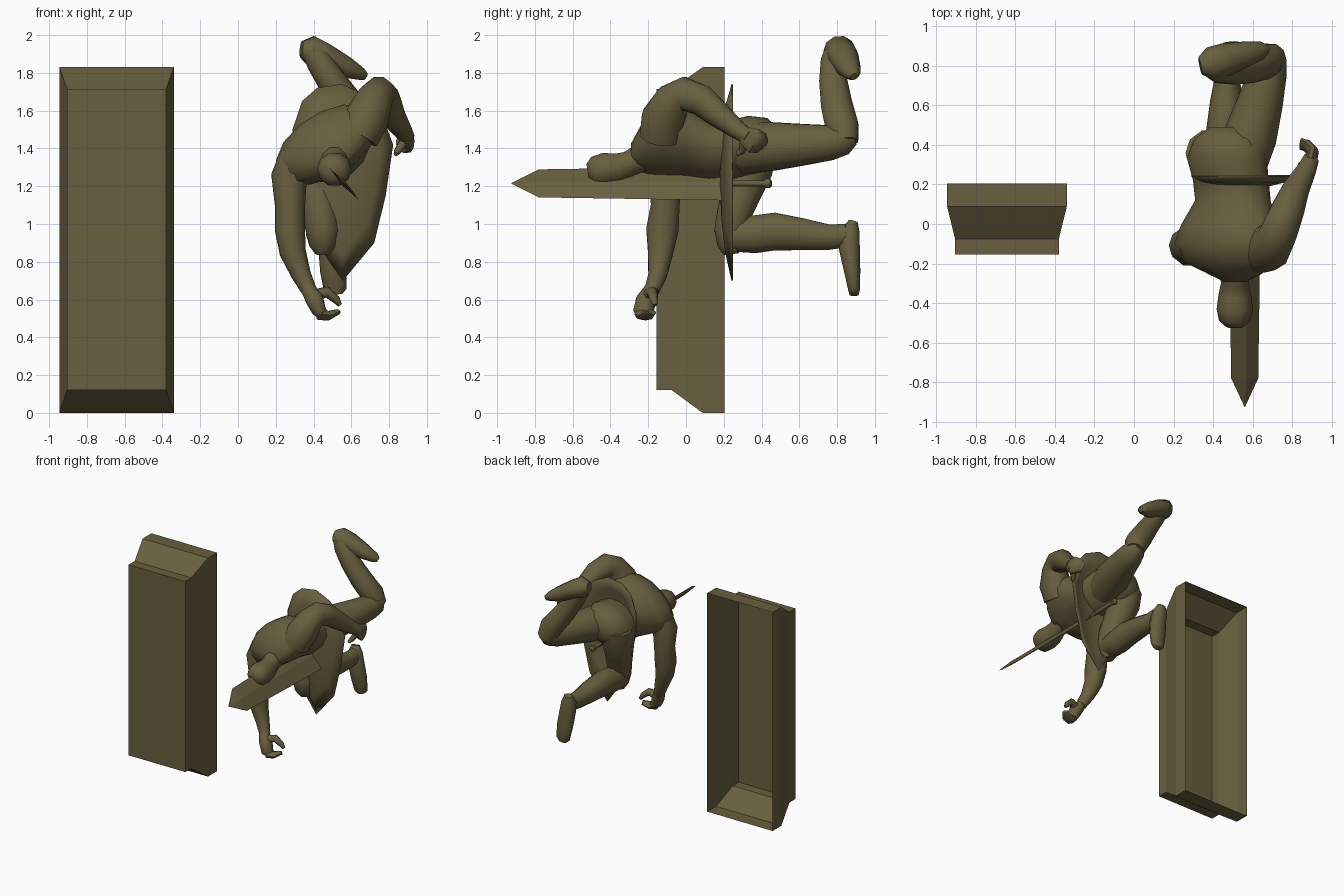
import bpy, bmesh, math
from mathutils import Vector

bronze = bpy.data.materials.new("dark_bronze")
bronze.diffuse_color = (0.14, 0.115, 0.05, 1)


def finish(name, bm, smooth=True, angle=50):
    bmesh.ops.recalc_face_normals(bm, faces=bm.faces)
    me = bpy.data.meshes.new(name)
    bm.to_mesh(me)
    bm.free()
    ob = bpy.data.objects.new(name, me)
    bpy.context.collection.objects.link(ob)
    me.materials.append(bronze)
    if smooth:
        bpy.ops.object.select_all(action='DESELECT')
        ob.select_set(True)
        bpy.context.view_layer.objects.active = ob
        bpy.ops.object.shade_smooth_by_angle(angle=math.radians(angle))
    return ob


def loft(name, rings, cap_start=True, cap_end=True, smooth=True):
    """Skin a list of equally long point rings."""
    bm = bmesh.new()
    vs = [[bm.verts.new(p) for p in r] for r in rings]
    n = len(vs[0])
    for a, b in zip(vs, vs[1:]):
        for i in range(n):
            j = (i + 1) % n
            bm.faces.new((a[i], a[j], b[j], b[i]))
    if cap_start:
        bm.faces.new(vs[0][::-1])
    if cap_end:
        bm.faces.new(vs[-1])
    return finish(name, bm, smooth)


def tube(name, pts, ref=(1, 0, 0), sides=10):
    """Limb along (x, y, z, radius along ref[, other radius])."""
    ps = [Vector(p[:3]) for p in pts]
    rings = []
    for i, p in enumerate(pts):
        t = (ps[min(i + 1, len(ps) - 1)] - ps[max(i - 1, 0)]).normalized()
        u = Vector(ref)
        u = (u - t * u.dot(t)).normalized()
        v = t.cross(u)
        ra, rb = p[3], p[-1]
        rings.append([ps[i] + u * ra * math.cos(a) + v * rb * math.sin(a)
                      for a in (2 * math.pi * k / sides for k in range(sides))])
    return loft(name, rings)


# plinth: stepped shell, open at the back
def rect(y, x0, x1, z0, z1):
    return [(x0, y, z0), (x1, y, z0), (x1, y, z1), (x0, y, z1)]


loft("plinth", [rect(-0.155, -0.905, -0.38, 0.12, 1.715),
                rect(-0.075, -0.905, -0.38, 0.12, 1.715),
                rect(0.088, -0.945, -0.34, 0, 1.83),
                rect(0.205, -0.945, -0.34, 0, 1.83)], cap_end=False, smooth=False)


# torso: rolled ellipses along y (y, x, z, half width, half depth, roll)
torso = [(-0.29, 0.51, 1.37, 0.06, 0.06, 20), (-0.25, 0.51, 1.39, 0.15, 0.10, 28),
         (-0.19, 0.48, 1.41, 0.26, 0.15, 32), (-0.10, 0.47, 1.42, 0.30, 0.17, 32),
         (0.00, 0.48, 1.42, 0.26, 0.17, 30), (0.12, 0.50, 1.38, 0.20, 0.15, 25),
         (0.22, 0.49, 1.39, 0.20, 0.15, 22), (0.33, 0.47, 1.41, 0.21, 0.16, 20),
         (0.43, 0.47, 1.42, 0.17, 0.14, 20), (0.49, 0.47, 1.42, 0.09, 0.08, 20)]
rings = []
for y, x, z, w, d, roll in torso:
    r = math.radians(roll)
    ring = []
    for k in range(14):
        a = 2 * math.pi * k / 14
        p, q = w * math.cos(a), d * math.sin(a)
        ring.append((x + p * math.cos(r) - q * math.sin(r), y,
                     z + p * math.sin(r) + q * math.cos(r)))
    rings.append(ring)
loft("torso", rings)

# neck and head
tube("head", [(0.51, -0.22, 1.36, 0.08), (0.51, -0.30, 1.32, 0.07), (0.51, -0.36, 1.295, 0.083),
              (0.51, -0.43, 1.29, 0.092), (0.51, -0.49, 1.28, 0.08), (0.51, -0.52, 1.275, 0.045)])

# lowered arm with curled hand
tube("lowered_arm", [(0.31, -0.10, 1.36, 0.09), (0.27, -0.11, 1.25, 0.095), (0.275, -0.11, 1.10, 0.08),
                     (0.275, -0.125, 0.97, 0.08, 0.09), (0.29, -0.135, 0.85, 0.07),
                     (0.335, -0.15, 0.73, 0.052), (0.375, -0.18, 0.65, 0.042)])
tube("lowered_palm", [(0.37, -0.18, 0.66, 0.04), (0.405, -0.21, 0.60, 0.055, 0.05),
                      (0.43, -0.225, 0.54, 0.055, 0.04), (0.46, -0.21, 0.51, 0.035, 0.025)], ref=(0, 1, 0))
tube("lowered_fingers", [(0.43, -0.225, 0.525, 0.05, 0.035), (0.48, -0.21, 0.515, 0.045, 0.025),
                         (0.53, -0.18, 0.535, 0.025, 0.015)], ref=(0, 1, 0), sides=8)
tube("lowered_thumb", [(0.41, -0.20, 0.62, 0.035), (0.47, -0.18, 0.64, 0.03),
                       (0.52, -0.17, 0.60, 0.022), (0.54, -0.165, 0.57, 0.012)], ref=(0, 1, 0), sides=8)

# raised arm, bent at the elbow and reaching back
tube("raised_arm", [(0.63, -0.13, 1.47, 0.12), (0.68, -0.12, 1.56, 0.12), (0.72, -0.07, 1.655, 0.10),
                    (0.745, -0.01, 1.69, 0.092), (0.78, 0.08, 1.655, 0.085), (0.815, 0.17, 1.58, 0.072),
                    (0.87, 0.27, 1.50, 0.052), (0.895, 0.33, 1.46, 0.042)])
tube("raised_palm", [(0.89, 0.31, 1.47, 0.035, 0.05), (0.905, 0.36, 1.44, 0.03, 0.07),
                     (0.875, 0.395, 1.43, 0.025, 0.06), (0.845, 0.405, 1.42, 0.02, 0.04)])
tube("raised_thumb", [(0.875, 0.31, 1.43, 0.025), (0.845, 0.295, 1.385, 0.02),
                      (0.835, 0.27, 1.37, 0.012)], sides=8)

# rear leg: thigh straight back, shin folded upward
tube("rear_thigh", [(0.53, 0.30, 1.40, 0.14), (0.59, 0.45, 1.41, 0.135), (0.64, 0.62, 1.42, 0.115),
                    (0.675, 0.76, 1.43, 0.098), (0.69, 0.84, 1.445, 0.082), (0.69, 0.89, 1.46, 0.045)])
tube("rear_shin", [(0.70, 0.84, 1.43, 0.075), (0.665, 0.825, 1.52, 0.092), (0.59, 0.80, 1.62, 0.088),
                   (0.50, 0.78, 1.75, 0.078), (0.43, 0.78, 1.86, 0.07), (0.40, 0.79, 1.91, 0.06)])
tube("rear_foot", [(0.335, 0.80, 1.925, 0.045), (0.385, 0.81, 1.92, 0.085, 0.08),
                   (0.46, 0.83, 1.89, 0.085, 0.07), (0.57, 0.86, 1.83, 0.065, 0.06),
                   (0.65, 0.88, 1.795, 0.045, 0.035), (0.675, 0.89, 1.78, 0.02)], ref=(0, 1, 0))

# front leg: thigh drawn down, shin trailing back
tube("front_thigh", [(0.38, 0.36, 1.41, 0.12), (0.39, 0.34, 1.29, 0.125), (0.41, 0.30, 1.18, 0.11),
                     (0.435, 0.26, 1.07, 0.098), (0.45, 0.235, 0.96, 0.09),
                     (0.45, 0.235, 0.88, 0.07), (0.45, 0.24, 0.84, 0.04)])
tube("front_shin", [(0.45, 0.18, 0.94, 0.05), (0.45, 0.24, 0.94, 0.09), (0.45, 0.36, 0.945, 0.09, 0.105),
                    (0.455, 0.47, 0.96, 0.09, 0.105), (0.465, 0.62, 0.945, 0.08, 0.088),
                    (0.475, 0.76, 0.93, 0.062, 0.07), (0.48, 0.85, 0.94, 0.055, 0.065)])
tube("front_foot", [(0.47, 0.885, 1.015, 0.035, 0.025), (0.475, 0.87, 0.96, 0.06, 0.052),
                    (0.49, 0.865, 0.87, 0.065, 0.058), (0.505, 0.88, 0.75, 0.07, 0.045),
                    (0.515, 0.89, 0.65, 0.06, 0.032), (0.52, 0.89, 0.625, 0.035, 0.025)])

# kite shield: shallow dish with its bulge facing forward
outline = [(0.55, 1.74), (0.42, 1.72), (0.34, 1.65), (0.29, 1.50), (0.29, 1.35), (0.34, 1.12),
           (0.43, 0.88), (0.555, 0.70), (0.72, 0.90), (0.78, 1.15), (0.82, 1.42), (0.76, 1.58), (0.68, 1.68)]
cx, cz = 0.555, 1.28
shield = loft("shield", [[(cx + (x - cx) * s, y, cz + (z - cz) * s) for x, z in outline]
                         for s, y in ((1, 0.245), (0.75, 0.212), (0.45, 0.192), (0.15, 0.183))],
              cap_start=False)
solid = shield.modifiers.new("thickness", 'SOLIDIFY')
solid.thickness = 0.008
solid.offset = 0


# sword: flat diamond blade with a pointed tip, grip and pommel
def diamond(y, s, c=(0.56, 1.215)):
    w, t = Vector((0.072, 0, -0.078)) * s, Vector((0.010, 0, 0.009)) * min(1, s)
    o = Vector((c[0], y, c[1]))
    return [o + w, o + t, o - w, o - t]


loft("blade", [diamond(0.20, 1.15), diamond(-0.78, 0.95), diamond(-0.925, 0.02)], smooth=False)
loft("guard", [diamond(0.195, 1.2), diamond(0.225, 1.2)], smooth=False)
tube("grip", [(0.56, 0.20, 1.215, 0.016), (0.56, 0.42, 1.215, 0.016)], sides=8)
tube("pommel", [(0.56, 0.41, 1.215, 0.016), (0.56, 0.425, 1.215, 0.025),
                (0.56, 0.445, 1.215, 0.025), (0.56, 0.455, 1.215, 0.012)], sides=8)
